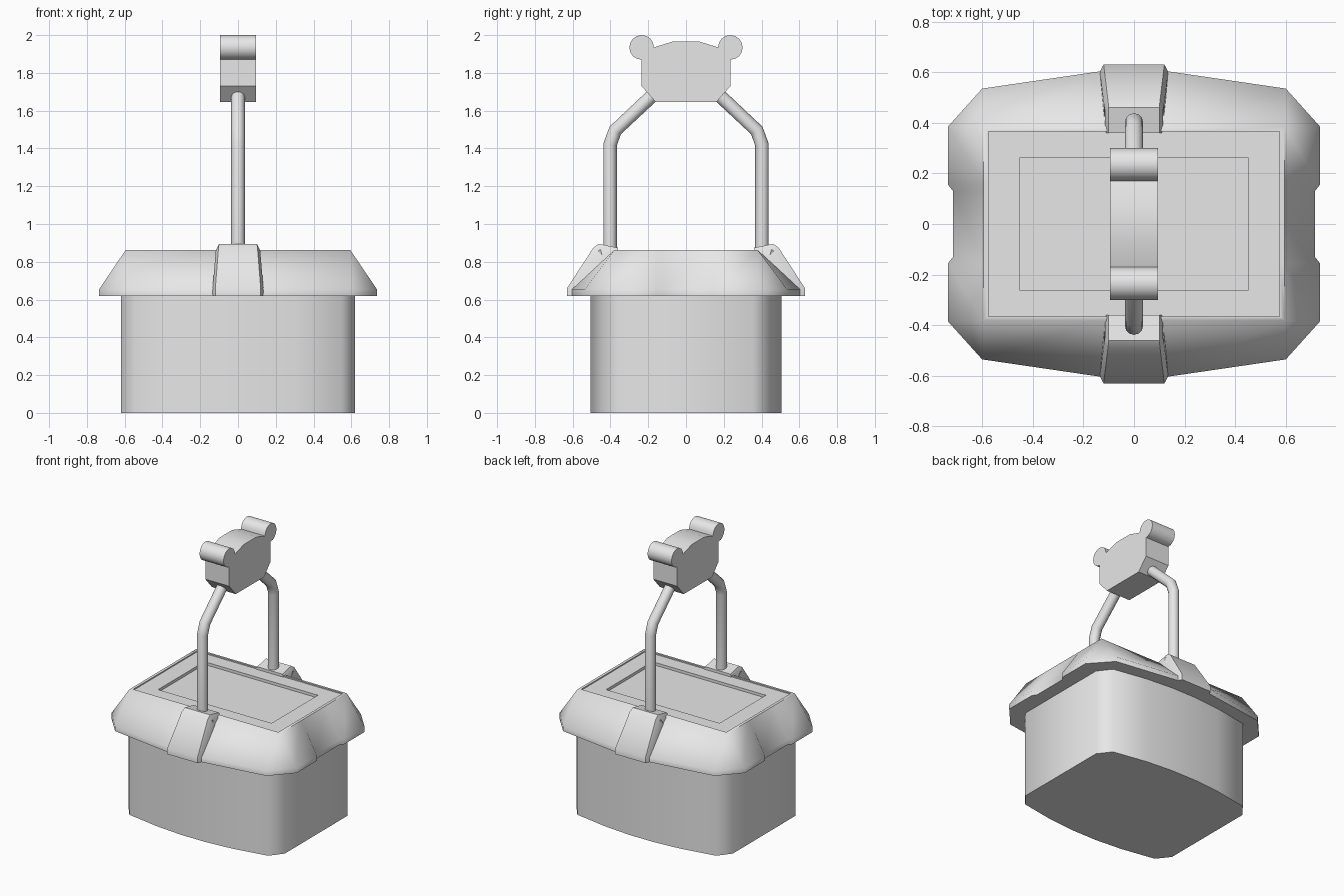
import bpy, bmesh, math
from mathutils import Vector

if "Cube" in bpy.data.objects:
    bpy.data.objects.remove(bpy.data.objects["Cube"], do_unlink=True)

GREY = (0.8, 0.8, 0.8, 1)
grey = bpy.data.materials.new("light_grey")
grey.use_nodes = True
grey.diffuse_color = GREY
grey.node_tree.nodes["Principled BSDF"].inputs["Base Color"].default_value = GREY


def loft(name, rings, angle):
    """Skin a stack of equal-length rings, cap both ends, smooth below an angle."""
    bm = bmesh.new()
    rows = [[bm.verts.new(p) for p in ring] for ring in rings]
    n = len(rows[0])
    for a, b in zip(rows, rows[1:]):
        for i in range(n):
            j = (i + 1) % n
            bm.faces.new((a[i], a[j], b[j], b[i]))
    bm.faces.new(rows[0][::-1])
    bm.faces.new(rows[-1])
    bmesh.ops.remove_doubles(bm, verts=bm.verts, dist=0.0005)
    bmesh.ops.recalc_face_normals(bm, faces=bm.faces)
    mesh = bpy.data.meshes.new(name)
    bm.to_mesh(mesh)
    bm.free()
    mesh.materials.append(grey)
    mesh.shade_smooth()
    mesh.set_sharp_from_angle(angle=math.radians(angle))
    obj = bpy.data.objects.new(name, mesh)
    bpy.context.collection.objects.link(obj)
    return obj


def four_way(quarter):
    """Mirror a quarter outline (+x, +y) into a full counter-clockwise loop."""
    half = quarter + [(-x, y) for x, y in reversed(quarter)]
    return half + [(-x, -y) for x, y in half]


def at_height(outline, z):
    return [(x, y, z) for x, y in outline]


def clamped(outline, a, b, z):
    """Pull an outline in to a rectangle of half sizes a and b."""
    return [(max(-a, min(a, x)), max(-b, min(b, y)), z) for x, y in outline]


# Basket body with bowed front and back
body = four_way([(0.62, 0.355), (0.55, 0.445), (0.3, 0.488), (0.1, 0.505)])
loft("basket_body", [at_height(body, 0), at_height(body, 0.63)], 50)

# Lid with sloping sides, side notches and a recessed top panel
lid = four_way([(0.715, 0.13), (0.735, 0.155), (0.735, 0.385),
                (0.6, 0.535), (0.135, 0.603)])
loft("lid", [
    at_height(lid, 0.62),
    at_height(lid, 0.655),
    clamped(lid, 0.595, 0.38, 0.862),
    clamped(lid, 0.575, 0.365, 0.862),
    clamped(lid, 0.575, 0.365, 0.854),
    clamped(lid, 0.45, 0.262, 0.854),
    clamped(lid, 0.45, 0.262, 0.834),
], 50)

# Clips holding the handle: (y, z), half width, outward direction
CLIP = [((0.63, 0.62), 0.135, (1, 0)),
        ((0.63, 0.66), 0.135, (0.95, 0.3)),
        ((0.49, 0.875), 0.118, (0.75, 0.65)),
        ((0.46, 0.895), 0.115, (0.25, 0.97)),
        ((0.36, 0.874), 0.115, (0, 1))]


def clip(name, side):
    rings = []
    for (y, z), w, (ny, nz) in CLIP:
        section = [(w, 0.11), (w, 0.03), (w - 0.015, 0)]
        section += [(-x, d) for x, d in reversed(section)]
        rings.append([(x, side * (y - d * ny), z - d * nz) for x, d in section])
    loft(name, rings, 35)


# Bent handle tubes
PATH = [Vector((0, 0.402, 0.84)), Vector((0, 0.402, 1.42)),
        Vector((0, 0.375, 1.495)), Vector((0, 0.13, 1.725))]


def tube(name, side, radius=0.036, sides=12):
    rings = []
    for i, p in enumerate(PATH):
        steps = [(PATH[k + 1] - PATH[k]).normalized()
                 for k in (i - 1, i) if 0 <= k < len(PATH) - 1]
        tangent = sum(steps, Vector()).normalized()
        across = tangent.cross(Vector((1, 0, 0)))
        ring = []
        for k in range(sides):
            t = math.tau * k / sides
            q = p + radius * (math.cos(t) * Vector((1, 0, 0)) + math.sin(t) * across)
            ring.append((q.x, side * q.y, q.z))
        rings.append(ring)
    loft(name, rings, 50)


for label, side in (("front", -1), ("back", 1)):
    clip(label + "_clip", side)
    tube(label + "_handle_tube", side)

# Eared animal head grip, a flat profile extruded across x
half = [(0.16, 1.645), (0.235, 1.73)]
for k in range(13):
    t = math.radians(-90 + 270 * k / 12)
    half.append((0.235 + 0.065 * math.cos(t), 1.935 + 0.065 * math.sin(t)))
half.append((0.07, 1.966))
profile = half + [(-y, z) for y, z in reversed(half)]
loft("head_grip", [[(x, y, z) for y, z in profile] for x in (-0.095, 0.095)], 30)
